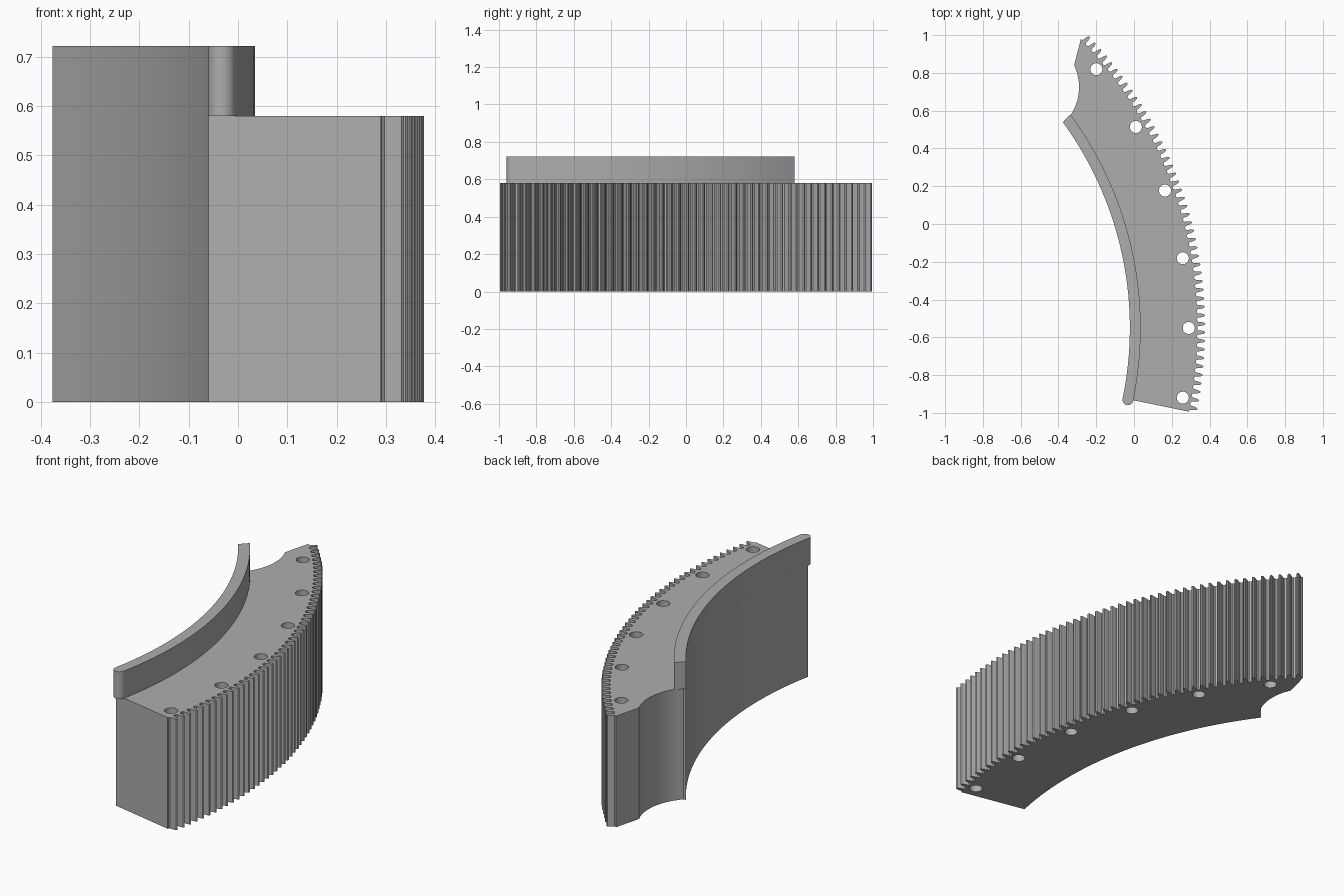
import bpy, bmesh
from math import sin, cos, radians, pi, atan2
from mathutils import Vector

cube = bpy.data.objects.get("Cube")
if cube:
    bpy.data.objects.remove(cube, do_unlink=True)

# Shared arc centre and radii of the gear segment
CENTRE = Vector((-1.87, -0.55))
R_INNER, R_RAIL, R_HOLES, R_ROOT, R_TIP = 1.848, 1.905, 2.16, 2.205, 2.248
START, END = -11.6, 43.9
BODY_TOP, RAIL_TOP = 0.58, 0.722
TEETH = 48

grey = bpy.data.materials.new("plain grey")
grey.use_nodes = True
colour = (0.42, 0.42, 0.42, 1)
grey.diffuse_color = colour
grey.node_tree.nodes["Principled BSDF"].inputs["Base Color"].default_value = colour


def polar(r, deg, centre=CENTRE):
    a = radians(deg)
    return centre + Vector((cos(a), sin(a))) * r


def arc(r, a0, a1, steps, centre=CENTRE):
    return [polar(r, a0 + (a1 - a0) * i / steps, centre) for i in range(steps + 1)]


def prism(name, outline, z0, z1):
    bm = bmesh.new()
    face = bm.faces.new([bm.verts.new((p.x, p.y, z0)) for p in outline])
    top = bmesh.ops.extrude_face_region(bm, geom=[face])["geom"]
    moved = [v for v in top if isinstance(v, bmesh.types.BMVert)]
    bmesh.ops.translate(bm, verts=moved, vec=(0, 0, z1 - z0))
    bmesh.ops.recalc_face_normals(bm, faces=bm.faces)
    mesh = bpy.data.meshes.new(name)
    bm.to_mesh(mesh)
    bm.free()
    mesh.materials.append(grey)
    obj = bpy.data.objects.new(name, mesh)
    bpy.context.collection.objects.link(obj)
    return obj


def smooth(obj):
    bpy.ops.object.select_all(action="DESELECT")
    obj.select_set(True)
    bpy.context.view_layer.objects.active = obj
    bpy.ops.object.shade_smooth_by_angle(angle=radians(30))


# Concave scoop at the back end
scoop_centre = Vector((-0.563, 0.725))
scoop = arc(0.272, 25.2, -43, 14, scoop_centre)
corner = scoop[-1]
inner_end = 36.1

# Rounded gear teeth along the outer arc
pitch = (END - START) / TEETH
tooth = [(0.10, 0.0), (0.24, 0.12), (0.30, 0.6), (0.38, 0.9), (0.5, 1.0),
         (0.62, 0.9), (0.70, 0.6), (0.76, 0.12), (0.90, 0.0)]
teeth = [polar(R_ROOT + (R_TIP - R_ROOT) * h, START + pitch * (i + t))
         for i in range(TEETH) for t, h in tooth]

# Toothed body
outline = ([polar(R_ROOT, START)] + teeth + [polar(R_ROOT, END)]
           + scoop + arc(R_INNER, inner_end, START, 40))
body = prism("toothed_body", outline, 0, BODY_TOP)

# Row of through holes
for i in range(6):
    hole = prism("hole_cutter", arc(0.032, 0, 345, 23, polar(R_HOLES, -9.85 + i * 9.84)),
                 -0.1, BODY_TOP + 0.1)
    hole.hide_render = True
    cut = body.modifiers.new("hole", "BOOLEAN")
    cut.operation, cut.solver, cut.object = "DIFFERENCE", "EXACT", hole
    bpy.context.view_layer.objects.active = body
    bpy.ops.object.modifier_apply(modifier=cut.name)
    bpy.data.objects.remove(hole, do_unlink=True)
smooth(body)

# Raised rail along the inner edge, with a rounded front end
mid = (R_INNER + R_RAIL) / 2
half = (R_RAIL - R_INNER) / 2
nose = arc(half, START - 180, START, 10, polar(mid, START - 0.1))
rail_outline = (nose + arc(R_RAIL, START + 0.2, 36.4, 40)
                + arc(R_INNER, inner_end, START + 0.2, 40))
smooth(prism("inner_rail", rail_outline, BODY_TOP, RAIL_TOP))
